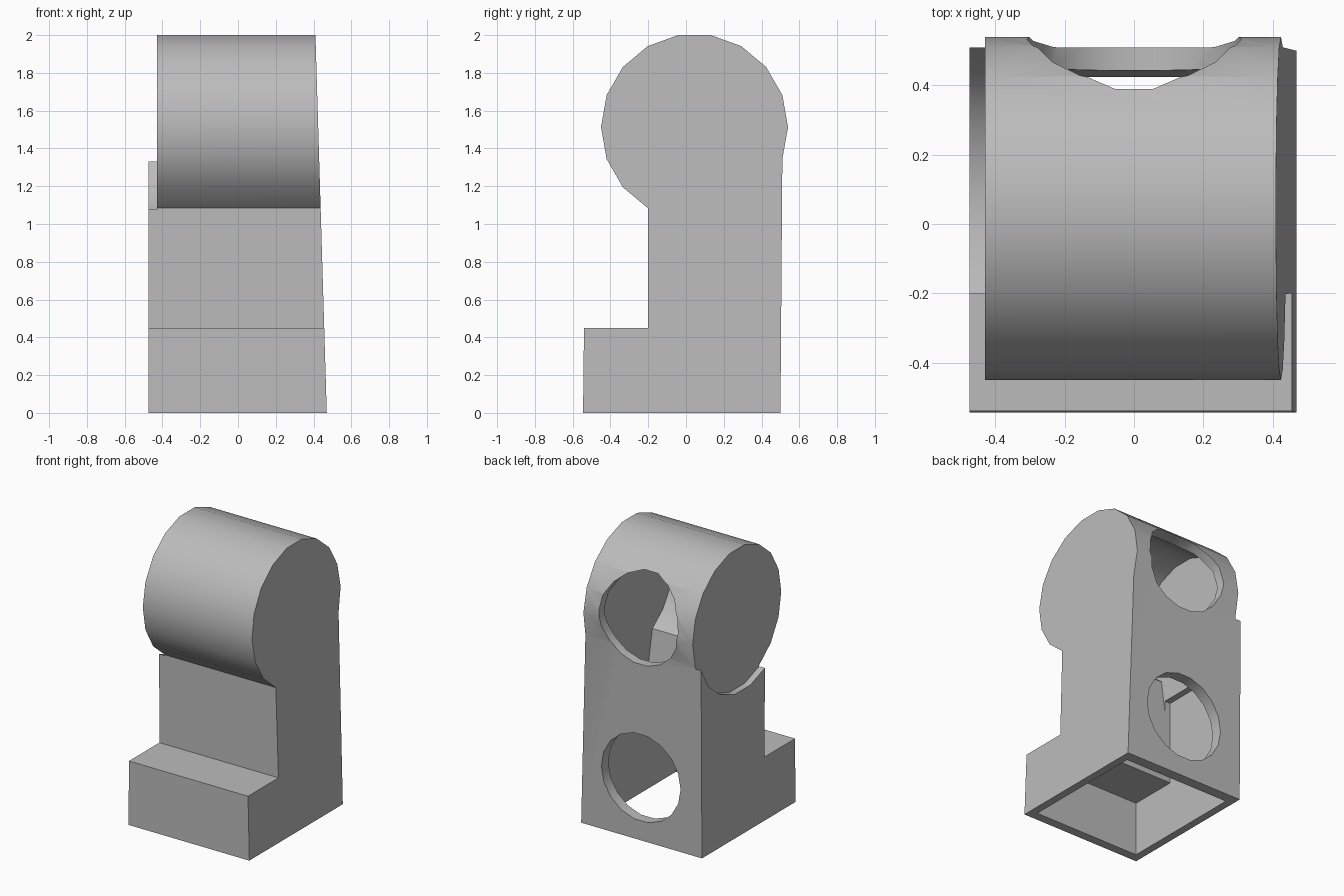
import bpy, bmesh
from math import sin, cos, radians

cube = bpy.data.objects.get("Cube")
if cube:
    bpy.data.objects.remove(cube, do_unlink=True)

HUB_Y, HUB_Z, HUB_R = 0.045, 1.513, 0.495

grey = bpy.data.materials.new("plain grey")
grey.use_nodes = True
colour = (0.5, 0.5, 0.5, 1)
grey.diffuse_color = colour
grey.node_tree.nodes["Principled BSDF"].inputs["Base Color"].default_value = colour


def arc(radius, start, end):
    """Points on the 18-sided hub, angles clockwise from the top."""
    return [(HUB_Y + radius * sin(radians(a)), HUB_Z + radius * cos(radians(a)))
            for a in range(start, end + 1, 20)]


def slant(z, inset=0):
    """Sloping left side of the model."""
    return 0.47 - 0.03 * z - inset


def make(name, bm):
    bmesh.ops.recalc_face_normals(bm, faces=bm.faces)
    mesh = bpy.data.meshes.new(name)
    bm.to_mesh(mesh)
    bm.free()
    obj = bpy.data.objects.new(name, mesh)
    bpy.context.collection.objects.link(obj)
    mesh.materials.append(grey)
    return obj


def prism(name, profile, x0, x1):
    """Extrude a side profile from x0 to x1, where x1 depends on height."""
    bm = bmesh.new()
    a = [bm.verts.new((x0, y, z)) for y, z in profile]
    b = [bm.verts.new((x1(z), y, z)) for y, z in profile]
    bm.faces.new(a)
    bm.faces.new(b[::-1])
    for i in range(len(a)):
        j = (i + 1) % len(a)
        bm.faces.new((a[i], b[i], b[j], a[j]))
    return make(name, bm)


def round_cutter(name, z, radius):
    """Cylinder running through the back wall."""
    bm = bmesh.new()
    rings = [[bm.verts.new((radius * cos(radians(a)), y, z + radius * sin(radians(a))))
              for a in range(0, 360, 20)] for y in (0.2, 0.8)]
    for ring in rings:
        bm.faces.new(ring)
    for i in range(18):
        j = (i + 1) % 18
        bm.faces.new((rings[0][i], rings[0][j], rings[1][j], rings[1][i]))
    return make(name, bm)


# Outer leg: foot, shin and round hub in one profile
outline = [(0.5, 0), (-0.545, 0), (-0.54, 0.45), (-0.2, 0.45)]
outline += arc(HUB_R, -150, 110)
leg = prism("leg", outline, -0.475, slant)

# Recess beside the hub, hollow inside and the two back holes
foot_cavity = [(0.425, -0.2), (-0.48, -0.2), (-0.48, 0.385), (-0.135, 0.385),
               (-0.135, 0.98), (0.425, 0.98)]
hub_cavity = [(0.425, 0.9), (-0.135, 0.9)] + arc(0.43, -150, 110)
cutters = [
    prism("hub_recess_cutter", arc(HUB_R + 0.006, -170, 170), -0.6, lambda z: -0.43),
    prism("foot_cavity_cutter", foot_cavity, -0.42, lambda z: slant(z, 0.055)),
    prism("hub_cavity_cutter", hub_cavity, -0.375, lambda z: slant(z, 0.054)),
    round_cutter("lower_hole_cutter", 0.445, 0.31),
    round_cutter("upper_hole_cutter", 1.555, 0.31),
]
for cutter in cutters:
    cutter.hide_render = True
    cut = leg.modifiers.new(cutter.name, "BOOLEAN")
    cut.operation = "DIFFERENCE"
    cut.solver = "EXACT"
    cut.object = cutter

# Bake the cuts, then drop the cutters
bpy.context.view_layer.update()
graph = bpy.context.evaluated_depsgraph_get()
carved = bpy.data.meshes.new_from_object(leg.evaluated_get(graph))
leg.modifiers.clear()
leg.data = carved
for cutter in cutters:
    bpy.data.objects.remove(cutter, do_unlink=True)

# Smooth the round surfaces, keep the edges crisp
bpy.ops.object.select_all(action="DESELECT")
leg.select_set(True)
bpy.context.view_layer.objects.active = leg
bpy.ops.object.shade_smooth_by_angle(angle=radians(30))
